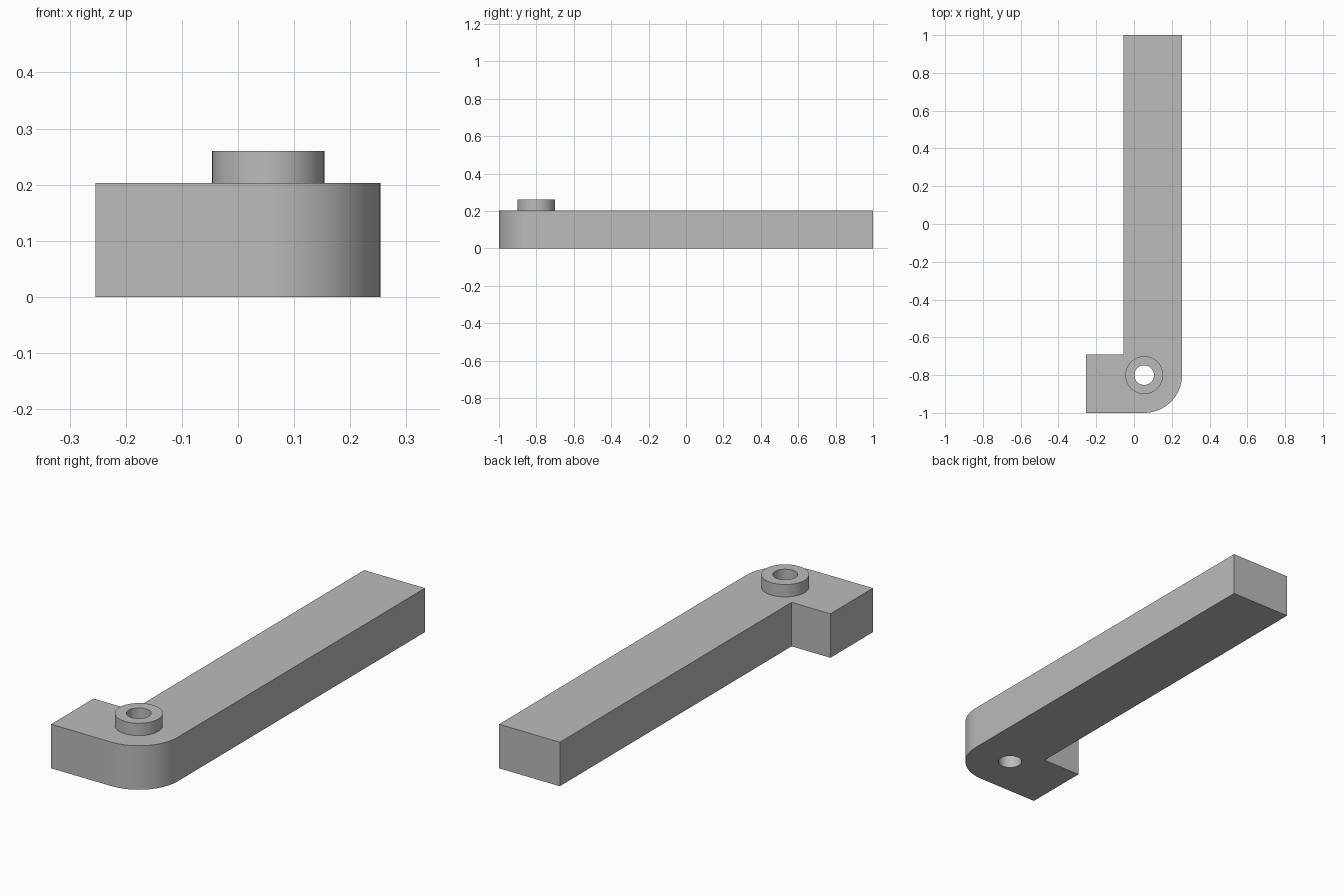
import bpy
import bmesh
from math import sin, cos, pi

cube = bpy.data.objects.get("Cube")
if cube:
    bpy.data.objects.remove(cube, do_unlink=True)

grey = bpy.data.materials.new("plain_grey")
grey.use_nodes = True
grey.diffuse_color = (0.5, 0.5, 0.5, 1)
grey.node_tree.nodes["Principled BSDF"].inputs["Base Color"].default_value = (0.5, 0.5, 0.5, 1)

# Main dimensions
HALF_WIDTH, HALF_LENGTH = 0.254, 1.0
ARM_WIDTH = 0.31
HEIGHT, BOSS_TOP = 0.203, 0.26
CORNER_RADIUS, BOSS_RADIUS, HOLE_RADIUS = 0.2, 0.1, 0.052
PIVOT_X, PIVOT_Y = HALF_WIDTH - CORNER_RADIUS, CORNER_RADIUS - HALF_LENGTH


def arc(radius, start, end, steps):
    """Points on an arc around the pivot."""
    return [(PIVOT_X + radius * cos(start + (end - start) * i / steps),
             PIVOT_Y + radius * sin(start + (end - start) * i / steps))
            for i in range(steps + 1)]


def prism(name, outline, bottom, top):
    """Extrude a flat outline upward into a solid."""
    bm = bmesh.new()
    face = bm.faces.new([bm.verts.new((x, y, bottom)) for x, y in outline])
    raised = bmesh.ops.extrude_face_region(bm, geom=[face])["geom"]
    bmesh.ops.translate(bm, vec=(0, 0, top - bottom),
                        verts=[v for v in raised if isinstance(v, bmesh.types.BMVert)])
    bmesh.ops.recalc_face_normals(bm, faces=bm.faces)
    mesh = bpy.data.meshes.new(name)
    bm.to_mesh(mesh)
    bm.free()
    mesh.materials.append(grey)
    obj = bpy.data.objects.new(name, mesh)
    bpy.context.collection.objects.link(obj)
    return obj


def combine(target, tool, operation):
    """Apply a boolean and discard the tool."""
    mod = target.modifiers.new(operation.lower(), "BOOLEAN")
    mod.operation, mod.solver, mod.object = operation, "EXACT", tool
    bpy.context.view_layer.objects.active = target
    bpy.ops.object.modifier_apply(modifier=mod.name)
    bpy.data.objects.remove(tool, do_unlink=True)


# L-shaped arm with a rounded outer corner
arm_left = HALF_WIDTH - ARM_WIDTH
foot_back = ARM_WIDTH - HALF_LENGTH
outline = [(HALF_WIDTH, HALF_LENGTH), (arm_left, HALF_LENGTH), (arm_left, foot_back),
           (-HALF_WIDTH, foot_back), (-HALF_WIDTH, -HALF_LENGTH)]
outline += arc(CORNER_RADIUS, -pi / 2, 0, 16)
arm = prism("lever_arm", outline, 0, HEIGHT)

# Raised round boss
boss = prism("boss", arc(BOSS_RADIUS, 0, 2 * pi, 48)[:-1], HEIGHT / 2, BOSS_TOP)
combine(arm, boss, "UNION")

# Pivot hole through boss and arm
hole = prism("pivot_hole", arc(HOLE_RADIUS, 0, 2 * pi, 48)[:-1], -HEIGHT, 2 * BOSS_TOP)
hole.hide_render = True
combine(arm, hole, "DIFFERENCE")

# Smooth the curved walls, keep the edges crisp
bpy.ops.object.select_all(action="DESELECT")
arm.select_set(True)
bpy.context.view_layer.objects.active = arm
bpy.ops.object.shade_smooth_by_angle(angle=pi / 6)
